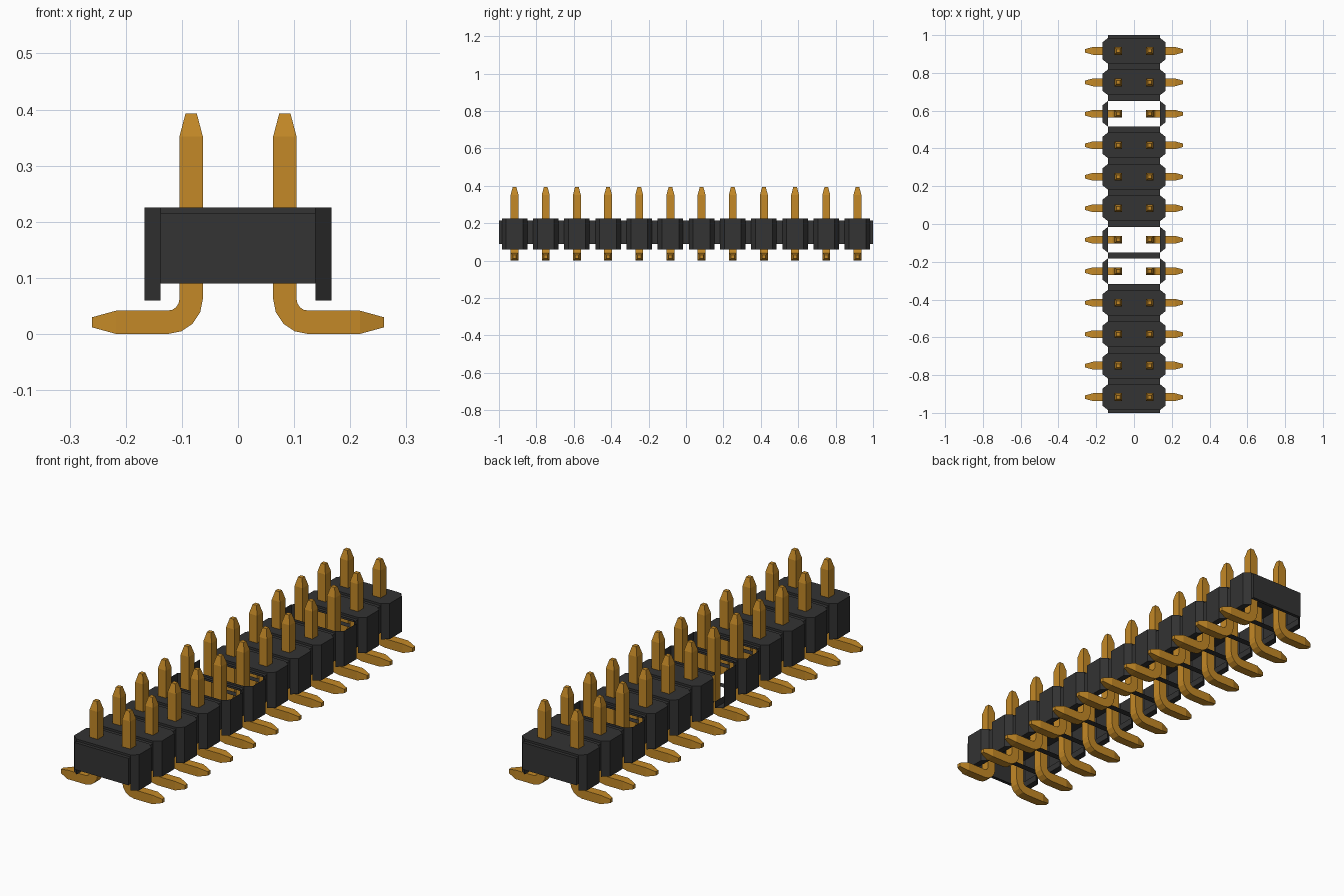
import bpy, bmesh, math
from mathutils import Vector

cube = bpy.data.objects.get("Cube")
if cube:
    bpy.data.objects.remove(cube)


def material(name, rgb, metallic=0.0):
    m = bpy.data.materials.new(name)
    m.use_nodes = True
    m.diffuse_color = (*rgb, 1)
    m.node_tree.nodes["Principled BSDF"].inputs["Base Color"].default_value = (*rgb, 1)
    return m


def finish(bm, name, mat):
    bmesh.ops.remove_doubles(bm, verts=bm.verts, dist=0.0002)
    bmesh.ops.recalc_face_normals(bm, faces=bm.faces)
    mesh = bpy.data.meshes.new(name)
    bm.to_mesh(mesh)
    bm.free()
    mesh.materials.append(mat)
    ob = bpy.data.objects.new(name, mesh)
    bpy.context.collection.objects.link(ob)
    return ob


plastic = material("black plastic", (0.033, 0.033, 0.033))
gold = material("gold", (0.55, 0.25, 0.02))

ROWS = 12
PITCH = 2 / ROWS
OPEN_ROWS = (4, 5, 9)          # cells without a lid
BROKEN_ROW = 5                 # cell with a gap on its right side
row_y = [-1 + PITCH * (i + 0.5) for i in range(ROWS)]

# Housing dimensions
IN, OUT = 0.138, 0.167         # half widths of links and cells
FLAT, HALF = 0.045, 0.068      # half lengths of cell wall and whole cell
FOOT, FLOOR, LINK_TOP, TOP = 0.06, 0.09, 0.215, 0.225


def face(bm, *points):
    bm.faces.new([bm.verts.new(p) for p in points])


def wall(bm, a, b, z0, z1):
    face(bm, (*a, z0), (*b, z0), (*b, z1), (*a, z1))


def slab(bm, y0, y1, z):
    face(bm, (-IN, y0, z), (IN, y0, z), (IN, y1, z), (-IN, y1, z))


# Hollow cells with side skirts
bm = bmesh.new()
for i, y in enumerate(row_y):
    halves = {}
    for s in (1, -1):
        pts = [(s * IN, y - HALF), (s * OUT, y - FLAT), (s * OUT, y + FLAT), (s * IN, y + HALF)]
        halves[s] = pts
        for k in range(3):
            if not (i == BROKEN_ROW and s < 0 and k == 2):
                wall(bm, pts[k], pts[k + 1], FOOT, TOP)
        face(bm, *[(*p, FOOT) for p in pts])
        wall(bm, pts[0], pts[3], FOOT, FLOOR)
    if i not in OPEN_ROWS:
        face(bm, *[(*p, TOP) for p in halves[1] + halves[-1][::-1]])
    for e in (-HALF, HALF):
        wall(bm, (-IN, y + e), (IN, y + e), LINK_TOP, TOP)

# Narrow links between cells and at both ends
for i in range(ROWS + 1):
    y0 = row_y[i - 1] + HALF if i else -1
    y1 = row_y[i] - HALF if i < ROWS else 1
    slab(bm, y0, y1, LINK_TOP)
    slab(bm, y0, y1, FLOOR)
    for s in (1, -1):
        if not (i == BROKEN_ROW + 1 and s < 0):
            wall(bm, (s * IN, y0), (s * IN, y1), FLOOR, LINK_TOP)
for y in (-1, 1):
    wall(bm, (-IN, y), (IN, y), FLOOR, LINK_TOP)
finish(bm, "housing", plastic)

# Bent pins: square section swept from the tip, round the bend, to the foot
R = 0.0208                     # half thickness
PX = 0.0835                    # pin axis
BEND = 2 * R                   # radius of the axis in the bend
stations = [(PX, 0.393, 0, 0.010), (PX, 0.352, 0, R)]
for k in range(5):
    a = math.pi / 2 * k / 4
    stations.append((PX + BEND * (1 - math.cos(a)), R + BEND * (1 - math.sin(a)), a, R))
stations += [(0.217, R, math.pi / 2, R), (0.26, R, math.pi / 2, 0.009)]


def pin(name, s, y):
    bm = bmesh.new()
    rings = []
    for x, z, a, r in stations:
        side = Vector((math.cos(a), 0, math.sin(a))) * r
        ring = []
        for u, v in ((-1, -1), (1, -1), (1, 1), (-1, 1)):
            p = Vector((x, y + v * r, z)) + side * u
            ring.append(bm.verts.new((s * p.x, p.y, p.z)))
        rings.append(ring)
    for a, b in zip(rings, rings[1:]):
        for k in range(4):
            j = (k + 1) % 4
            bm.faces.new((a[k], a[j], b[j], b[k]))
    bm.faces.new(rings[0])
    bm.faces.new(rings[-1])
    finish(bm, name, gold)


for i, y in enumerate(row_y):
    pin(f"left_pin_{i + 1}", 1, y)
    pin(f"right_pin_{i + 1}", -1, y)
